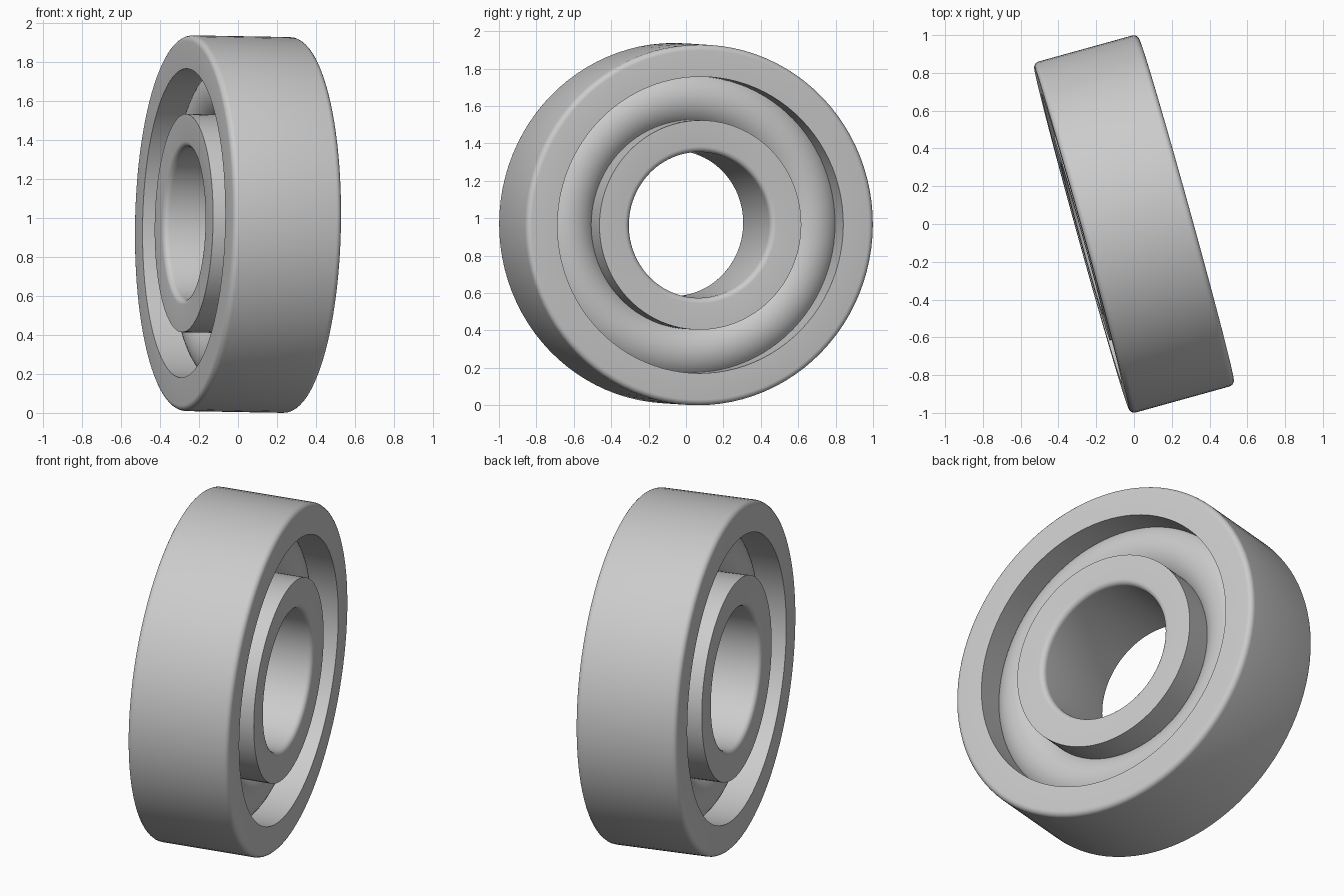
import bpy, bmesh
from math import sin, cos, pi, radians, hypot

old = bpy.data.objects.get("Cube")
if old:
    bpy.data.objects.remove(old, do_unlink=True)

steel = bpy.data.materials.new("steel_grey")
steel.use_nodes = True
color = (0.6, 0.6, 0.6, 1)
steel.diffuse_color = color
steel.node_tree.nodes["Principled BSDF"].inputs["Base Color"].default_value = color

SEGMENTS = 96
HALF_WIDTH = 0.288
OUTER, GROOVE_OUT, GROOVE_IN, BORE = 0.964, 0.793, 0.56, 0.39
FILLET = 0.03
WALL_END = 0.123  # axial position where the groove walls meet the rolling ring


def arc(cx, cr, radius, start, end, steps):
    """Points (axial, radial) along an arc; angles in degrees."""
    angles = [radians(start + (end - start) * i / steps) for i in range(steps + 1)]
    return [(cx + radius * cos(a), cr + radius * sin(a)) for a in angles]


def lathe(name, profile):
    """Turn a closed (axial, radial) profile around the tilted bearing axis."""
    bm = bmesh.new()
    rings = []
    for s in range(SEGMENTS):
        a = 2 * pi * s / SEGMENTS
        rings.append([bm.verts.new((x, r * cos(a), r * sin(a))) for x, r in profile])
    n = len(profile)
    for s in range(SEGMENTS):
        here, there = rings[s], rings[(s + 1) % SEGMENTS]
        for i in range(n):
            j = (i + 1) % n
            bm.faces.new((here[i], here[j], there[j], there[i]))
    bmesh.ops.recalc_face_normals(bm, faces=bm.faces)
    mesh = bpy.data.meshes.new(name)
    bm.to_mesh(mesh)
    bm.free()
    mesh.materials.append(steel)
    obj = bpy.data.objects.new(name, mesh)
    bpy.context.collection.objects.link(obj)
    obj.location.z = 0.9685
    obj.rotation_euler = (0, radians(1), radians(15.5))
    bpy.ops.object.select_all(action='DESELECT')
    obj.select_set(True)
    bpy.context.view_layer.objects.active = obj
    bpy.ops.object.shade_smooth_by_angle(angle=radians(35))
    return obj


inset = HALF_WIDTH - FILLET

# Outer race: rounded outside corners, sharp groove edge
lathe("outer_race",
      arc(inset, OUTER - FILLET, FILLET, 0, 90, 5)
      + arc(-inset, OUTER - FILLET, FILLET, 90, 180, 5)
      + [(-HALF_WIDTH, GROOVE_OUT), (HALF_WIDTH, GROOVE_OUT)])

# Inner race: rounded bore corners, sharp groove edge
lathe("inner_race",
      arc(-inset, BORE + FILLET, FILLET, 180, 270, 5)
      + arc(inset, BORE + FILLET, FILLET, 270, 360, 5)
      + [(HALF_WIDTH, GROOVE_IN), (-HALF_WIDTH, GROOVE_IN)])

# Rolling ring: domed ring filling the groove between the races
middle = (GROOVE_OUT + GROOVE_IN) / 2
ring_radius = hypot((GROOVE_OUT - GROOVE_IN) / 2, WALL_END)
lathe("rolling_ring", arc(0, middle, ring_radius, 0, 352.5, 47))
